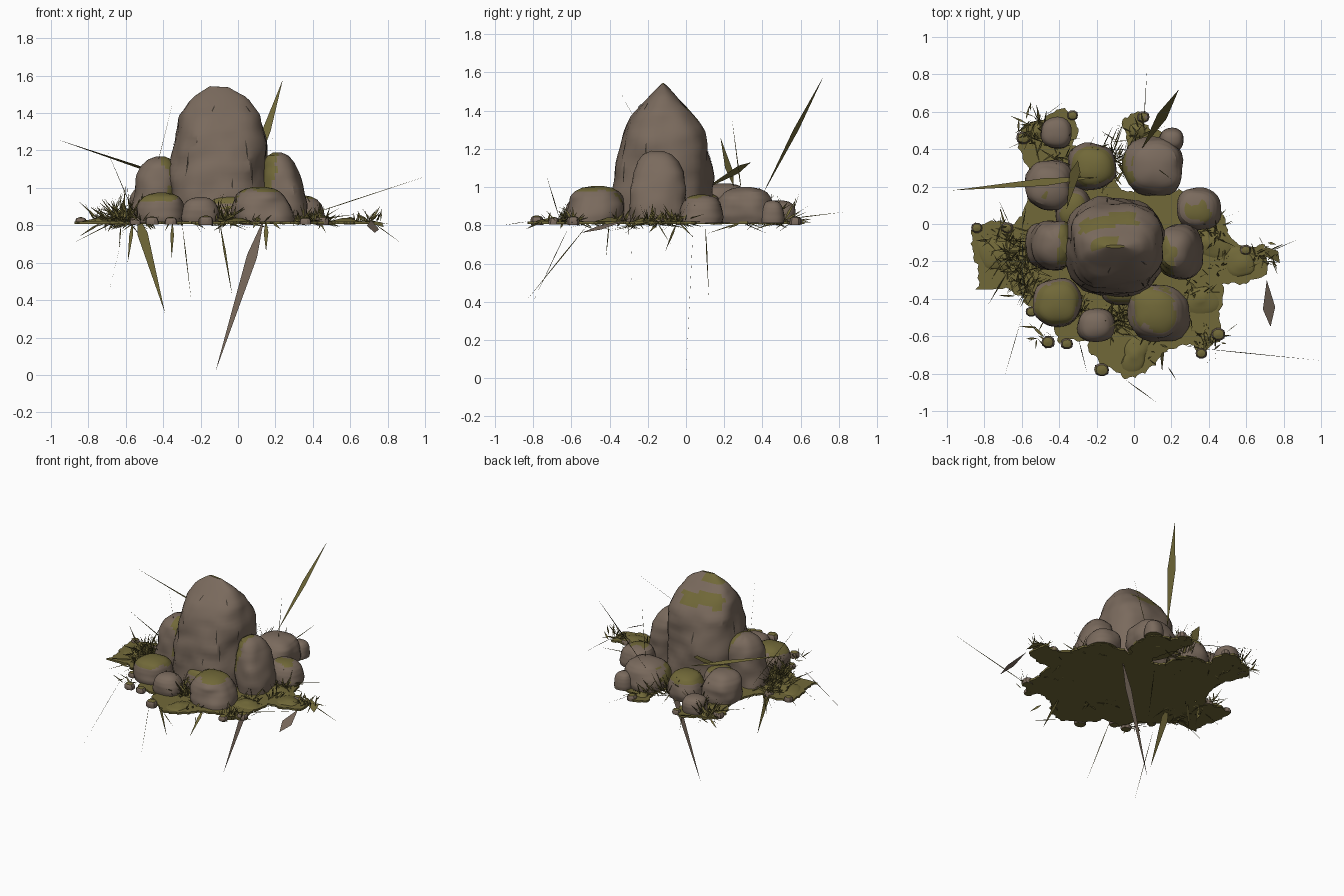
import bpy, bmesh, math, random
from mathutils import Vector, noise

if "Cube" in bpy.data.objects:
    bpy.data.objects.remove(bpy.data.objects["Cube"])

random.seed(7)
GROUND = 0.82


def material(name, col):
    m = bpy.data.materials.new(name)
    m.diffuse_color = (*col, 1)
    m.use_nodes = True
    m.node_tree.nodes["Principled BSDF"].inputs["Base Color"].default_value = m.diffuse_color
    return m


ROCK = material("brown rock", (0.195, 0.145, 0.11))
MOSS = material("olive moss", (0.165, 0.14, 0.04))
DARK = material("dark crevice", (0.05, 0.04, 0.03))


def finish(bm, name, mats, smooth=None):
    me = bpy.data.meshes.new(name)
    bm.to_mesh(me)
    bm.free()
    ob = bpy.data.objects.new(name, me)
    bpy.context.collection.objects.link(ob)
    for m in mats:
        me.materials.append(m)
    if smooth:
        bpy.ops.object.select_all(action='DESELECT')
        ob.select_set(True)
        bpy.context.view_layer.objects.active = ob
        bpy.ops.object.shade_smooth_by_angle(angle=math.radians(smooth))
    return ob


def interp(table, t):
    for (t0, v0), (t1, v1) in zip(table, table[1:]):
        if t <= t1:
            return v0 + (v1 - v0) * (t - t0) / (t1 - t0)
    return table[-1][1]


# Boulder: stacked noisy rings; moss covers faces turned towards a direction
BULGE = [(0, .96), (.2, 1), (.5, .96), (.7, .88), (.86, .73), (.95, .52), (1, .2)]


def boulder(name, c, rx, ry, top, moss_dir, moss_min, lean=(0, 0), px=BULGE, py=BULGE,
            base=GROUND - .008, segs=30, rings=18, rough=.15):
    bm = bmesh.new()
    loops = []
    for i in range(rings + 1):
        t = (i / rings) ** .85
        cx, cy = c[0] + lean[0] * t, c[1] + lean[1] * t
        loop = []
        for j in range(segs):
            a = 2 * math.pi * j / segs
            ca, sa = math.cos(a), math.sin(a)
            # slightly squared section
            k = 1 / (abs(ca) ** 2.5 + abs(sa) ** 2.5) ** .4
            p = Vector((cx + rx * interp(px, t) * ca * k, cy + ry * interp(py, t) * sa * k,
                        base + (top - base) * t))
            n = noise.noise(p * 5 + Vector((3, 1, 7))) + .6 * noise.noise(p * 12)
            s = 1 + rough * n
            p.x, p.y = cx + (p.x - cx) * s, cy + (p.y - cy) * s
            if 0 < i:
                p.z += .1 * (top - base) * rough * noise.noise(p * 9)
            loop.append(bm.verts.new(p))
        loops.append(loop)
    for a, b in zip(loops, loops[1:]):
        for j in range(segs):
            k = (j + 1) % segs
            bm.faces.new((a[j], a[k], b[k], b[j]))
    bm.faces.new(loops[-1])
    bm.faces.new(loops[0][::-1])
    bm.normal_update()
    d = Vector(moss_dir).normalized()
    for f in bm.faces:
        patch = .3 * noise.noise(f.calc_center_median() * 9)
        f.material_index = 1 if f.normal.dot(d) + patch > moss_min else 0
    bm.faces.ensure_lookup_table()
    bm.faces[-1].material_index = 1     # hidden underside matches the slab
    return finish(bm, name, [ROCK, MOSS], 28)


# Tall central boulder, ridge running along x
boulder("main_boulder", (-.1, -.12), .265, .265, 1.54, (-.35, .3, 1), .86,
        px=[(0, 1), (.4, .99), (.62, .92), (.8, .8), (.92, .58), (1, .2)],
        py=[(0, 1), (.4, .95), (.67, .8), (.8, .56), (.92, .26), (1, .03)],
        segs=40, rings=26, rough=.1)

# Surrounding boulders: centre, radii, top, moss direction, moss threshold, lean
ROCKS = [
    ((-.46, -.12), .12, .14, 1.17, (.8, 0, .6), .55, (.045, .02)),
    ((.26, -.15), .115, .15, 1.19, (-.7, -.2, .6), .6, (-.05, 0)),
    ((-.45, .2), .13, .14, 1.02, (0, 0, 1), 1.05),
    ((-.22, .3), .125, .125, .99, (0, 0, 1), .5),
    ((.1, .31), .155, .155, 1.0, (-1, 0, .4), .85, (.02, 0)),
    ((.35, .08), .115, .11, .96, (0, 0, 1), 1.0, (-.02, 0)),
    ((-.41, -.42), .125, .125, .975, (0, 0, 1), .5),
    ((-.2, -.54), .1, .09, .95, (-.5, 0, .8), 1.0),
    ((.14, -.48), .155, .155, 1.005, (-.2, .2, 1), .7, (-.03, .02)),
    ((-.42, .49), .085, .085, .93, (0, 0, 1), 1.05),
    ((.2, .45), .065, .06, .93, (0, 0, 1), 1.05),
    ((-.05, -.33), .13, .1, .96, (0, 0, 1), .4),
    ((-.33, .08), .1, .12, .97, (0, 0, 1), .7),
]
for i, r in enumerate(ROCKS):
    boulder(f"boulder_{i + 1}", *r)

# Pebbles round the rim
PEBBLES = [(-.46, -.63), (-.36, -.64), (-.17, -.78), (.36, -.69), (.45, -.59), (.05, .57),
           (-.33, .58), (-.59, .46), (-.84, -.02), (-.68, -.02), (.6, -.14), (-.55, -.47)]
for i, (x, y) in enumerate(PEBBLES):
    r = random.uniform(.028, .045)
    boulder(f"pebble_{i + 1}", (x, y), r, r * .9, GROUND + r * .8, (0, 0, 1),
            .75, segs=10, rings=6, base=GROUND - r * .5, rough=.3)

# Mossy ground slab with a ragged edge
OUTLINE = [(-.87, -.03), (-.8, 0), (-.64, 0), (-.58, .1), (-.56, .3), (-.62, .45), (-.53, .55),
           (-.37, .62), (-.31, .54), (-.33, .42), (-.2, .42), (-.1, .35), (-.08, .2), (0, .17),
           (-.04, .4), (-.06, .56), (.03, .6), (.09, .5), (.2, .48), (.25, .42), (.23, .26),
           (.17, .17), (.24, .19), (.38, .18), (.46, .1), (.5, -.05), (.57, -.12), (.7, -.11),
           (.71, -.27), (.6, -.32), (.47, -.32), (.45, -.46), (.46, -.63), (.36, -.7),
           (.3, -.64), (.15, -.69), (.06, -.8), (-.05, -.83), (-.18, -.75), (-.24, -.63),
           (-.4, -.64), (-.46, -.5), (-.56, -.44), (-.66, -.35), (-.85, -.35), (-.86, -.18)]
pts = [Vector((*p, GROUND)) for p in OUTLINE]
for k in (.16, .2, .2):
    new = []
    for a, b in zip(pts, pts[1:] + pts[:1]):
        e = b - a
        side = Vector((-e.y, e.x, 0)) * random.uniform(-k, k)
        new += [a, (a + b) / 2 + side]
    pts = new
bm = bmesh.new()
slab = bm.faces.new([bm.verts.new(p) for p in pts])
ext = bmesh.ops.extrude_face_region(bm, geom=[slab])
low = [v for v in ext["geom"] if isinstance(v, bmesh.types.BMVert)]
bmesh.ops.translate(bm, verts=low, vec=(0, 0, -.014))
bmesh.ops.triangulate(bm, faces=bm.faces[:])
bmesh.ops.recalc_face_normals(bm, faces=bm.faces[:])
finish(bm, "moss_ground", [MOSS])

# Low irregular moss mounds on the slab
for i, (x, y, r) in enumerate([(-.72, -.18, .12), (0, -.7, .1), (.36, -.4, .1), (.58, -.21, .08),
                               (-.5, .5, .07), (.4, -.1, .09), (.02, .5, .05)]):
    boulder(f"moss_mound_{i + 1}", (x, y), r, r * .9, GROUND + .02, (0, 0, 1), -2,
            segs=20, rings=7, rough=.55,
            px=[(0, 1), (.5, .75), (1, .2)], py=[(0, 1), (.5, .75), (1, .2)])


# Blade: flat kite from base to tip, widest part way along
def blade(bm, base, tip, width, side=None, at=.4, mat=0):
    base, tip = Vector(base), Vector(tip)
    d = tip - base
    s = Vector(side) if side else d.cross(Vector([random.uniform(-1, 1) for _ in range(3)]))
    s = s.normalized() * width / 2
    m = base + d * at
    f = bm.faces.new([bm.verts.new(p) for p in (base, m + s, tip, m - s)])
    f.material_index = mat


# Grass tufts: centre, spread, count, length
bm = bmesh.new()
TUFTS = [(-.62, -.2, .1, 140, .2), (-.68, -.05, .06, 40, .15), (-.56, -.33, .06, 60, .15),
         (-.07, -.5, .07, 110, .16), (-.1, .35, .07, 90, .18), (-.3, .3, .06, 25, .22),
         (-.52, .5, .07, 60, .14), (.68, -.18, .06, 35, .1), (.42, -.02, .07, 50, .14),
         (.38, -.62, .06, 40, .1), (-.5, -.6, .05, 15, .1), (-.28, -.44, .06, 40, .12),
         (.33, -.35, .06, 25, .11), (.03, .47, .04, 25, .14), (.1, -.68, .08, 15, .09),
         (-.4, .38, .05, 25, .15), (.45, -.22, .05, 20, .1)]
for x, y, spread, count, length in TUFTS:
    for _ in range(count):
        b = Vector((random.gauss(x, spread * .6), random.gauss(y, spread * .6), GROUND))
        d = Vector((random.gauss(0, 1), random.gauss(0, 1), random.uniform(-.4, 1.9))).normalized()
        blade(bm, b, b + d * length * random.uniform(.35, 1.1), random.uniform(.006, .016))
finish(bm, "grass_tufts", [MOSS])

# Large leaf blades
bm = bmesh.new()
blade(bm, (.04, .4, .96), (.24, .72, 1.58), .055, (1, -.6, 0), .55)
blade(bm, (-.2, .25, 1.0), (-.97, .18, 1.26), .045, (0, 1, -.4), .35)
blade(bm, (-.54, -.28, .86), (-.39, -.29, .33), .055, (1, 0, .3), .2)
blade(bm, (.14, .04, .84), (-.12, 0, .02), .055, (1, 0, -.3), .25, 1)
blade(bm, (-.36, .08, .98), (-.3, .34, 1.13), .07, (1, 0, .7), .75)
blade(bm, (.7, -.12, .83), (.78, -.21, .79), .08, (1, .3, 0), .4)
blade(bm, (.71, -.3, .83), (.73, -.55, .76), .07, (1, .2, -.3), .6, 1)
blade(bm, (-.56, -.1, .84), (-.59, -.12, .6), .02, (1, 0, 0))
blade(bm, (-.35, -.4, .83), (-.355, -.42, .62), .02, (1, .3, 0))
blade(bm, (.15, -.6, .83), (.15, -.79, .66), .025, (1, 0, 0))
blade(bm, (-.1, .1, .83), (-.03, .12, .42), .014, (1, .5, 0))
finish(bm, "long_leaves", [MOSS, ROCK])

# Hair-thin stalks
bm = bmesh.new()
for b, t in [((.3, -.66, .83), (1, -.73, 1.06)), ((-.05, -.83, .82), (.13, -.96, .8)),
             ((.7, -.16, .83), (.88, -.08, .7)), ((-.6, -.3, .85), (-.89, -.3, .7)),
             ((-.5, .0, .85), (-.34, -.34, 1.49)), ((-.6, -.5, .82), (-.7, -.84, .4)),
             ((-.3, -.6, .82), (-.25, -.8, .4)), ((-.55, .0, .85), (-.7, -.3, 1.2)),
             ((.4, 0, .83), (.64, .1, .86)), ((.05, .5, .83), (.07, .83, .87)),
             ((-.5, .5, .83), (-.8, .4, .9)), ((.12, .3, .9), (.2, .24, 1.36))]:
    blade(bm, b, t, .006)
finish(bm, "thin_stalks", [MOSS])

# Dark cracks: thin slivers projected onto the main boulder
bpy.context.view_layer.update()
main = bpy.data.objects["main_boulder"]
bm = bmesh.new()
for ang, z, h in [(-50, 1.08, .07), (-54, 1.2, .06), (-130, 1.12, .07), (-105, 1.42, .02),
                  (-30, 1.42, .02), (10, 1.1, .06), (-20, 1.2, .04), (100, 1.15, .05),
                  (170, 1.2, .05), (-75, 1.02, .03)]:
    a = math.radians(ang)
    out = Vector((math.cos(a), math.sin(a), 0))
    tan = Vector((-out.y, out.x, 0))
    quad = []
    for u, v in [(0, -h), (.006, .01), (.002, h), (-.005, -.01)]:
        o = Vector((-.1, -.12, z + v)) + out + tan * u
        hit, loc, nor, _ = main.ray_cast(o, -out)
        if hit:
            quad.append(bm.verts.new(loc + nor * .004))
    if len(quad) == 4:
        bm.faces.new(quad)
finish(bm, "rock_cracks", [DARK])
